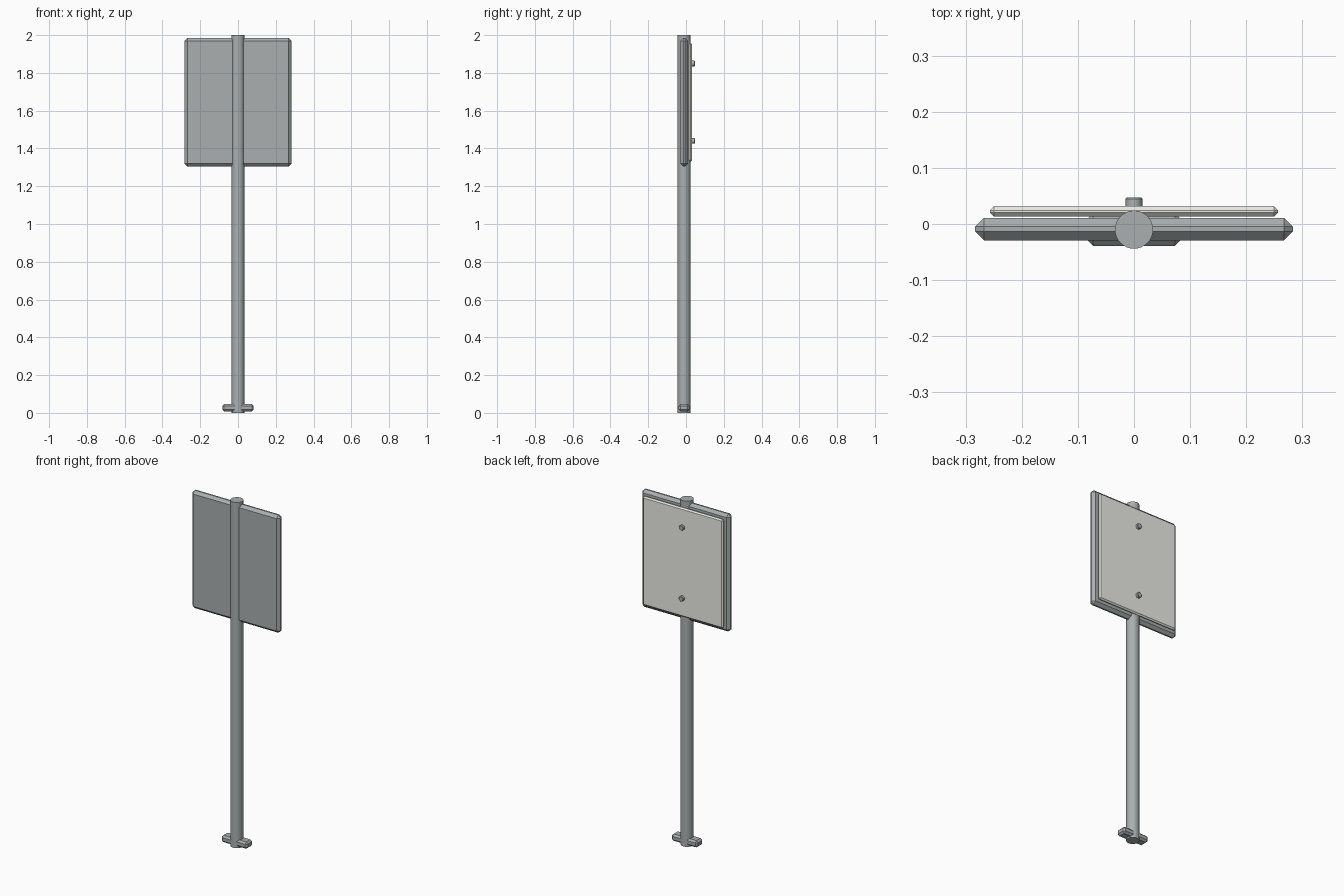
import bpy, bmesh, math
from mathutils import Vector

if "Cube" in bpy.data.objects:
    bpy.data.objects.remove(bpy.data.objects["Cube"])


def material(name, rgb):
    m = bpy.data.materials.new(name)
    m.diffuse_color = (*rgb, 1)
    m.use_nodes = True
    m.node_tree.nodes["Principled BSDF"].inputs["Base Color"].default_value = m.diffuse_color
    return m


METAL = material("metal", (0.40, 0.43, 0.43))
PALE = material("pale_panel", (0.85, 0.85, 0.80))
DARK = material("dark_trim", (0.13, 0.15, 0.15))


def bevel(obj, width):
    mod = obj.modifiers.new("bevel", 'BEVEL')
    mod.width = width
    mod.segments = 1
    mod.limit_method = 'ANGLE'


def slab(name, x, y0, y1, z0, z1, chamfer, mat):
    bpy.ops.mesh.primitive_cube_add(size=1, location=(0, (y0 + y1) / 2, (z0 + z1) / 2))
    o = bpy.context.object
    o.name = name
    o.scale = (2 * x, y1 - y0, z1 - z0)
    bpy.ops.object.transform_apply(location=False, rotation=False, scale=True)
    bevel(o, chamfer)
    o.data.materials.append(mat)
    return o


def cylinder(name, radius, depth, loc, sides, rot=(0, 0, 0), mat=METAL):
    bpy.ops.mesh.primitive_cylinder_add(vertices=sides, radius=radius, depth=depth,
                                        location=loc, rotation=rot)
    o = bpy.context.object
    o.name = name
    o.data.materials.append(mat)
    bpy.ops.object.shade_smooth_by_angle(angle=math.radians(35))
    return o


# post and foot
cylinder("post", 0.034, 2.0, (0, -0.01, 1.0), 32)
slab("foot", 0.083, -0.039, 0.019, 0.008, 0.047, 0.010, METAL)

# chamfered backing board and the pale panel on it
slab("backing_board", 0.283, -0.029, 0.011, 1.304, 1.985, 0.0155, METAL)
slab("panel", 0.257, 0.013, 0.032, 1.330, 1.960, 0.0075, PALE)

# dark rim round the panel
X, Z0, Z1, RIM = 0.253, 1.333, 1.957, 0.024
bm = bmesh.new()
face = bm.faces.new([bm.verts.new(p) for p in
                     ((-X, 0.030, Z0), (-X, 0.030, Z1), (X, 0.030, Z1), (X, 0.030, Z0))])
bmesh.ops.inset_region(bm, faces=[face], thickness=RIM)
bmesh.ops.delete(bm, geom=[face], context='FACES')
ext = bmesh.ops.extrude_face_region(bm, geom=bm.faces[:], use_keep_orig=True)
bmesh.ops.translate(bm, vec=Vector((0, 0.009, 0)),
                    verts=[v for v in ext["geom"] if isinstance(v, bmesh.types.BMVert)])
bmesh.ops.recalc_face_normals(bm, faces=bm.faces[:])
mesh = bpy.data.meshes.new("panel_rim")
bm.to_mesh(mesh)
bm.free()
rim = bpy.data.objects.new("panel_rim", mesh)
bpy.context.collection.objects.link(rim)
mesh.materials.append(DARK)
bevel(rim, 0.002)

# fixing bolts
for label, z in (("upper", 1.85), ("lower", 1.44)):
    b = cylinder(label + "_bolt", 0.015, 0.019, (0, 0.0375, z), 12, (math.pi / 2, 0, 0))
    bevel(b, 0.002)
